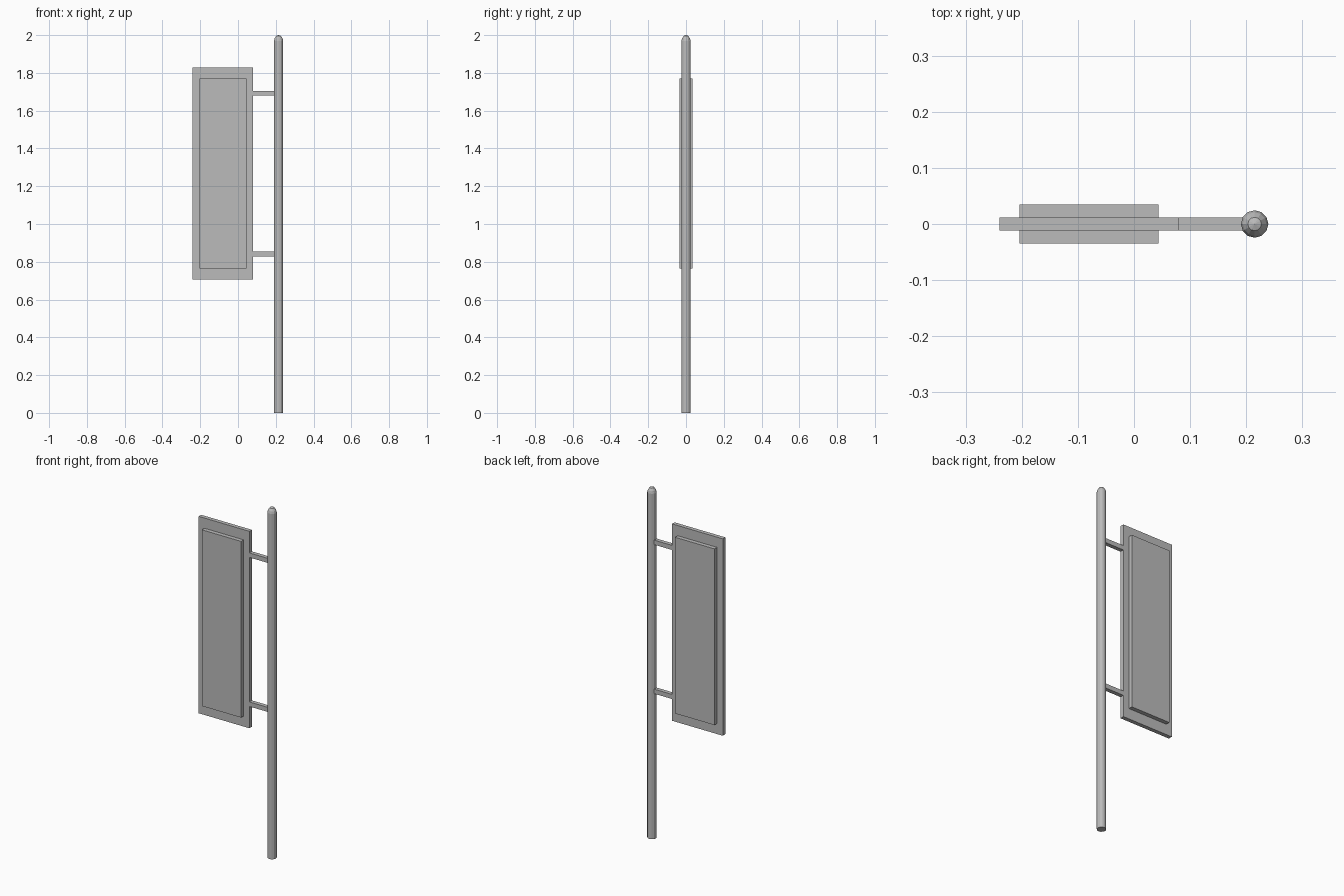
import bpy, bmesh
from math import cos, sin, tau

if "Cube" in bpy.data.objects:
    bpy.data.objects.remove(bpy.data.objects["Cube"], do_unlink=True)

grey = bpy.data.materials.new("plain grey")
grey.use_nodes = True
grey.diffuse_color = (0.5, 0.5, 0.5, 1)
grey.node_tree.nodes["Principled BSDF"].inputs["Base Color"].default_value = (0.5, 0.5, 0.5, 1)


def finish(name, bm):
    bmesh.ops.recalc_face_normals(bm, faces=bm.faces)
    mesh = bpy.data.meshes.new(name)
    bm.to_mesh(mesh)
    bm.free()
    mesh.materials.append(grey)
    obj = bpy.data.objects.new(name, mesh)
    bpy.context.collection.objects.link(obj)
    return obj


def box(name, x0, x1, depth, z0, z1):
    bm = bmesh.new()
    bmesh.ops.create_cube(bm, size=1)
    bmesh.ops.scale(bm, vec=(x1 - x0, depth, z1 - z0), verts=bm.verts)
    bmesh.ops.translate(bm, vec=((x0 + x1) / 2, 0, (z0 + z1) / 2), verts=bm.verts)
    return finish(name, bm)


def lathe(name, x, profile, tip, sides):
    bm = bmesh.new()
    rings = [[bm.verts.new((x + r * cos(tau * i / sides), r * sin(tau * i / sides), z))
              for i in range(sides)] for r, z in profile]
    bm.faces.new(rings[0])
    top = bm.verts.new((x, 0, tip))
    for i in range(sides):
        j = (i + 1) % sides
        for low, high in zip(rings, rings[1:]):
            bm.faces.new((low[i], low[j], high[j], high[i]))
        bm.faces.new((rings[-1][i], rings[-1][j], top))
    return finish(name, bm)


# Pole with a rounded cap
lathe("pole", 0.215, [(0.0245, 0), (0.0245, 1.97), (0.021, 1.983), (0.012, 1.996)], 2.0, 12)

# Sign board and the thicker panel through it
box("board", -0.24, 0.08, 0.023, 0.705, 1.828)
box("raised_panel", -0.204, 0.044, 0.07, 0.765, 1.77)

# Arms joining the board to the pole
for name, z in (("lower_arm", 0.842), ("upper_arm", 1.692)):
    box(name, 0.08, 0.197, 0.023, z - 0.013, z + 0.013)
